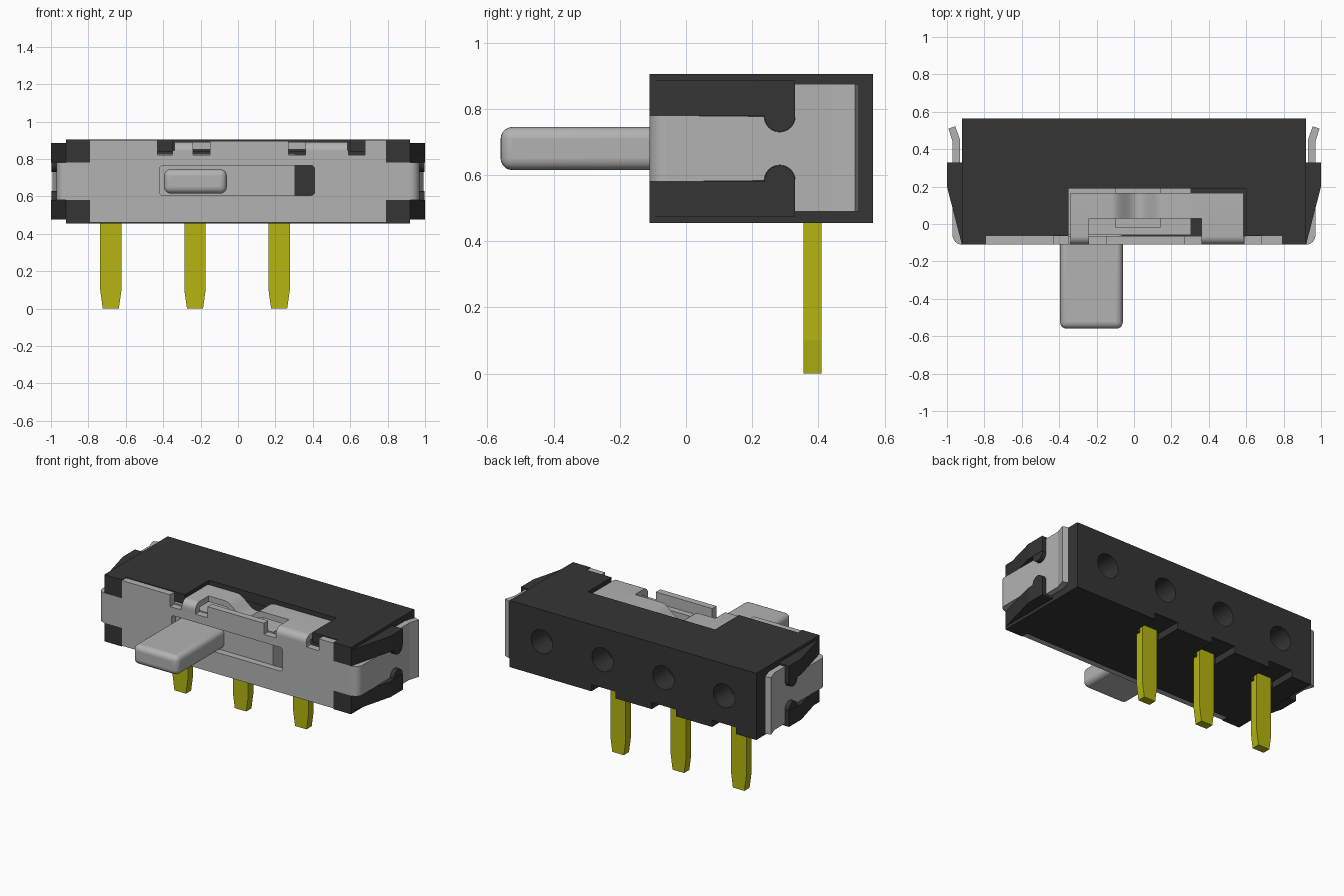
import bpy, bmesh, math
from mathutils import Vector

cube = bpy.data.objects.get("Cube")
if cube:
    bpy.data.objects.remove(cube, do_unlink=True)


def material(name, rgb):
    m = bpy.data.materials.new(name)
    m.use_nodes = True
    m.diffuse_color = (*rgb, 1)
    m.node_tree.nodes["Principled BSDF"].inputs["Base Color"].default_value = (*rgb, 1)
    return m


BLACK = material("black plastic", (0.036, 0.036, 0.036))
METAL = material("grey metal", (0.45, 0.45, 0.45))
GOLD = material("yellow pin metal", (0.46, 0.46, 0.006))


def prism(name, pts, axis, a, b, mat, sx=1):
    """Extrude a 2D outline along an axis from a to b; sx=-1 mirrors it in x."""
    def place(p, d):
        u, v = p
        x, y, z = {"x": (d, u, v), "y": (u, d, v), "z": (u, v, d)}[axis]
        return Vector((x * sx, y, z))
    bm = bmesh.new()
    lo = [bm.verts.new(place(p, a)) for p in pts]
    hi = [bm.verts.new(place(p, b)) for p in pts]
    bm.faces.new(lo)
    bm.faces.new(hi)
    for i in range(len(pts)):
        j = (i + 1) % len(pts)
        bm.faces.new((lo[i], lo[j], hi[j], hi[i]))
    bmesh.ops.recalc_face_normals(bm, faces=bm.faces)
    me = bpy.data.meshes.new(name)
    bm.to_mesh(me)
    bm.free()
    me.materials.append(mat)
    ob = bpy.data.objects.new(name, me)
    bpy.context.collection.objects.link(ob)
    return ob


def box(name, x0, x1, y0, y1, z0, z1, mat, sx=1):
    return prism(name, [(x0, y0), (x1, y0), (x1, y1), (x0, y1)], "z", z0, z1, mat, sx)


def arc(cx, cy, r, a0, a1, n=12):
    angles = [math.radians(a0 + (a1 - a0) * i / n) for i in range(n + 1)]
    return [(cx + r * math.cos(t), cy + r * math.sin(t)) for t in angles]


def activate(ob):
    bpy.ops.object.select_all(action="DESELECT")
    ob.select_set(True)
    bpy.context.view_layer.objects.active = ob


def cut(ob, cutter):
    mod = ob.modifiers.new("cut", "BOOLEAN")
    mod.operation = "DIFFERENCE"
    mod.solver = "EXACT"
    mod.object = cutter
    activate(ob)
    bpy.ops.object.modifier_apply(modifier=mod.name)
    bpy.data.objects.remove(cutter, do_unlink=True)


def smooth(ob):
    activate(ob)
    bpy.ops.object.shade_smooth_by_angle(angle=math.radians(35))


PIN_X = (-0.68, -0.23, 0.22)

# Housing with slider cavity, top opening, rear holes and pin notches
body = box("housing", -0.92, 0.92, -0.065, 0.565, 0.455, 0.905, BLACK)
cut(body, box("cavity", -0.78, 0.78, -0.2, 0.25, 0.51, 0.84, BLACK))
cut(body, box("top_opening", -0.35, 0.6, -0.2, 0.19, 0.8, 1.0, BLACK))
for x in (-0.68, -0.227, 0.227, 0.68):
    cut(body, prism("rear_hole", arc(x, 0.69, 0.08, 0, 345, 23), "y", 0.4, 0.7, BLACK))
for x in PIN_X:
    cut(body, box("pin_notch", x - 0.09, x + 0.09, 0.385, 0.7, 0.4, 0.5, BLACK))
smooth(body)

# Front corner blocks, side ears and locking posts
ear = [(0.91, -0.11), (0.92, -0.11), (1.0, 0.2), (1.0, 0.33), (0.91, 0.33)]
for side, s in (("left", 1), ("right", -1)):
    for level, z0, z1, e0, e1, pz in (("upper", 0.78, 0.905, 0.78, 0.885, 0.777),
                                      ("lower", 0.455, 0.58, 0.475, 0.58, 0.583)):
        tag = f"{side}_{level}"
        box(f"{tag}_corner_block", 0.79, 0.92, -0.11, -0.065, z0, z1, BLACK, s)
        prism(f"{tag}_ear", ear, "z", e0, e1, BLACK, s)
        smooth(prism(f"{tag}_post", arc(0.283, pz, 0.046, 0, 345, 23), "x",
                     0.91, 0.998, BLACK, s))

# Front plate: outline with stepped top edge, then the lever slot
top_steps = [(0.79, 0.68, 0.9), (0.68, 0.59, 0.82), (0.59, 0.36, 0.845),
             (0.36, 0.27, 0.82), (0.27, -0.15, 0.895), (-0.15, -0.24, 0.82),
             (-0.24, -0.35, 0.845), (-0.35, -0.43, 0.82), (-0.43, -0.79, 0.9)]
outline = [(-0.79, 0.46), (0.79, 0.46)]
for xa, xb, z in top_steps:
    outline += [(xa, z), (xb, z)]
plate = prism("front_plate", outline, "y", -0.11, -0.065, METAL)
slot = (arc(0.39, 0.745, 0.02, 0, 90, 4) + arc(-0.4, 0.745, 0.02, 90, 180, 4)
        + arc(-0.4, 0.625, 0.02, 180, 270, 4) + arc(0.39, 0.625, 0.02, 270, 360, 4))
cut(plate, prism("slot", slot, "y", -0.2, 0.0, METAL))
smooth(plate)

# Side clips: rounded wrap, waisted strip and flared head
wrap = ([(0.79, -0.11)] + arc(0.92, -0.06, 0.05, -90, 0, 8)
        + [(0.93, -0.06), (0.925, -0.065), (0.79, -0.065)])
strip = ([(-0.06, 0.58)] + arc(0.283, 0.583, 0.047, 180, 0)
         + arc(0.283, 0.777, 0.047, 360, 180) + [(-0.06, 0.78)])
head = [(0.93, 0.33), (0.97, 0.33), (0.97, 0.44), (0.992, 0.51),
        (0.955, 0.522), (0.93, 0.45)]
for side, s in (("left", 1), ("right", -1)):
    smooth(prism(f"{side}_clip_wrap", wrap, "z", 0.58, 0.78, METAL, s))
    smooth(prism(f"{side}_clip_strip", strip, "x", 0.93, 0.97, METAL, s))
    prism(f"{side}_clip_head", head, "z", 0.49, 0.875, METAL, s)

# Top spring: two folded tabs joined by a bridge with a detent dip
tab = ([(-0.065, 0.845), (-0.11, 0.845)] + arc(-0.065, 0.845, 0.045, 180, 90, 8)
       + [(0.165, 0.89), (0.165, 0.85), (-0.065, 0.85)])
for name, x0, x1 in (("right_spring_tab", -0.34, -0.24), ("left_spring_tab", 0.36, 0.585)):
    smooth(prism(name, tab, "x", x0, x1, METAL))
dip = [(-0.12 + 0.28 * i / 20, 0.89 - 0.04 * (1 - math.cos(2 * math.pi * i / 20)))
       for i in range(21)]
upper = [(-0.24, 0.89)] + dip + [(0.36, 0.89)]
lower = [(x, z - 0.04) for x, z in reversed(upper)]
smooth(prism("spring_bridge", upper + lower, "y", 0.03, 0.165, METAL))

# Slider with detent groove, and its lever
slider = box("slider", -0.76, 0.305, -0.06, 0.22, 0.53, 0.825, METAL)
cut(slider, box("groove", -0.1, 0.14, -0.02, 0.3, 0.75, 0.9, METAL))
lever = box("lever", -0.395, -0.06, -0.56, -0.03, 0.615, 0.745, METAL)
bevel = lever.modifiers.new("rounding", "BEVEL")
bevel.width = 0.035
bevel.segments = 5
smooth(lever)

# Tapered terminal pins
for i, x in enumerate(PIN_X):
    shape = [(x - 0.043, 0), (x + 0.043, 0), (x + 0.057, 0.1), (x + 0.057, 0.6),
             (x - 0.057, 0.6), (x - 0.057, 0.1)]
    prism(f"pin_{i + 1}", shape, "y", 0.355, 0.41, GOLD)
